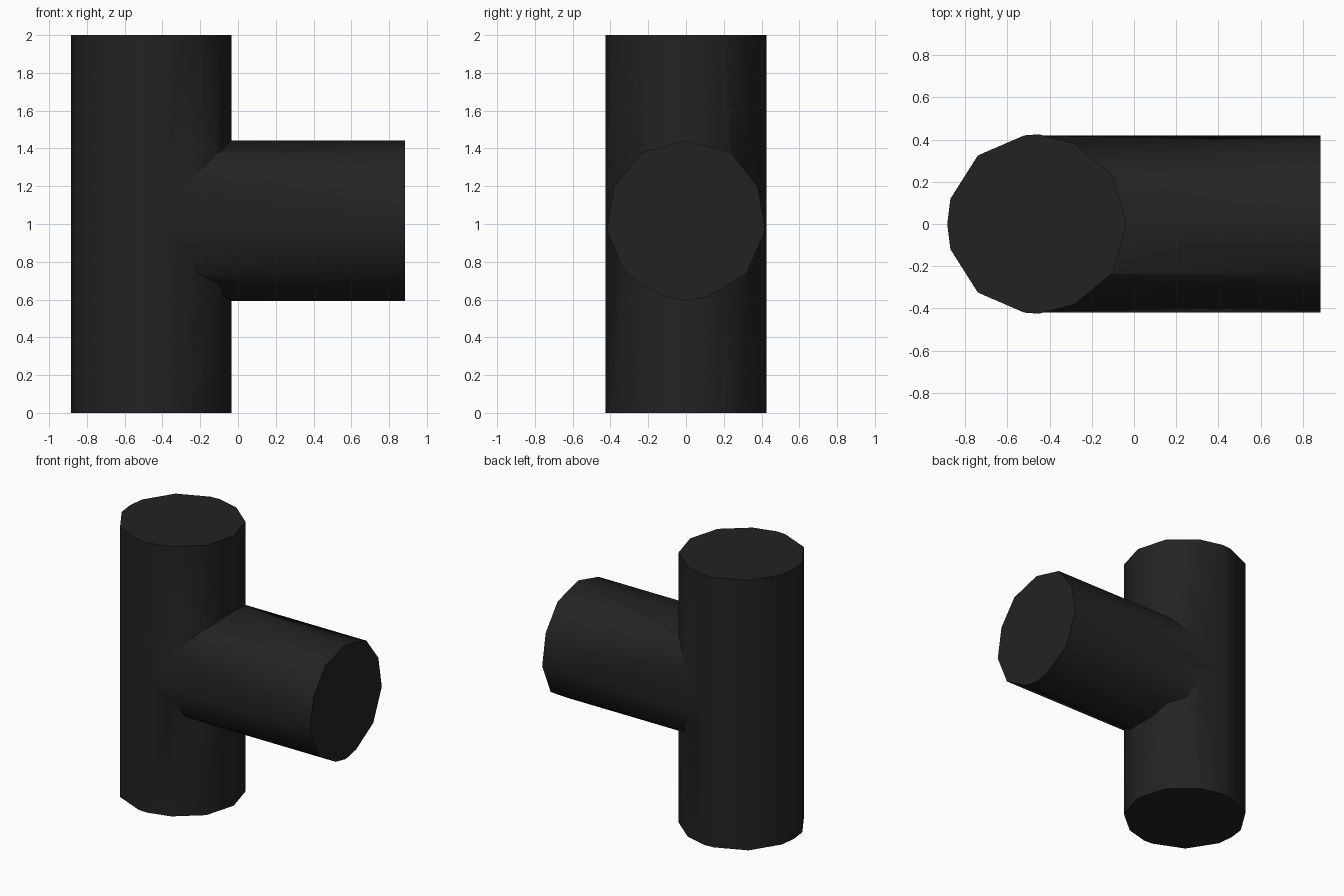
import bpy, bmesh, math
from mathutils import Matrix

cube = bpy.data.objects.get("Cube")
if cube:
    bpy.data.objects.remove(cube)

black = bpy.data.materials.new("dark charcoal")
black.use_nodes = True
colour = (0.0165, 0.0165, 0.0165, 1)
black.diffuse_color = colour
black.node_tree.nodes["Principled BSDF"].inputs["Base Color"].default_value = colour


def prism(name, half, length, matrix):
    """Capped prism along z; the half profile is mirrored across its x axis."""
    mirrored = [(a, -b) for a, b in reversed(half) if abs(b) > 0.001]
    bm = bmesh.new()
    base = bm.faces.new([bm.verts.new((a, b, 0)) for a, b in half + mirrored])
    top = bmesh.ops.extrude_face_region(bm, geom=[base])["geom"]
    moved = [v for v in top if isinstance(v, bmesh.types.BMVert)]
    bmesh.ops.translate(bm, vec=(0, 0, length), verts=moved)
    bmesh.ops.transform(bm, matrix=matrix, verts=bm.verts)
    bmesh.ops.recalc_face_normals(bm, faces=bm.faces)
    mesh = bpy.data.meshes.new(name)
    bm.to_mesh(mesh)
    bm.free()
    mesh.materials.append(black)
    obj = bpy.data.objects.new(name, mesh)
    bpy.context.collection.objects.link(obj)
    return obj


# Upright pipe
AXIS_X = -0.46
trunk_half = [(0.425, 0), (0.36, 0.23), (0.18, 0.38), (0.01, 0.425), (-0.06, 0.42),
              (-0.28, 0.325), (-0.41, 0.12), (-0.425, 0)]
pipe = prism("tee_pipe", trunk_half, 2, Matrix.Translation((AXIS_X, 0, 0)))

# Side branch: profile first axis points up, length runs along +x
branch_half = [(0.425, 0), (0.36, 0.24), (0.18, 0.38), (-0.05, 0.42),
               (-0.28, 0.32), (-0.4, 0.12), (-0.425, 0)]
turn = Matrix(((0, 0, 1, AXIS_X), (0, 1, 0, 0), (1, 0, 0, 1.017), (0, 0, 0, 1)))
branch = prism("side_branch", branch_half, 0.885 - AXIS_X, turn)

# Weld the branch into the upright
join = pipe.modifiers.new("weld", "BOOLEAN")
join.operation = "UNION"
join.solver = "EXACT"
join.object = branch
bpy.ops.object.select_all(action="DESELECT")
bpy.context.view_layer.objects.active = pipe
pipe.select_set(True)
bpy.ops.object.modifier_apply(modifier=join.name)
bpy.data.objects.remove(branch)
bpy.ops.object.shade_smooth_by_angle(angle=math.radians(40))
